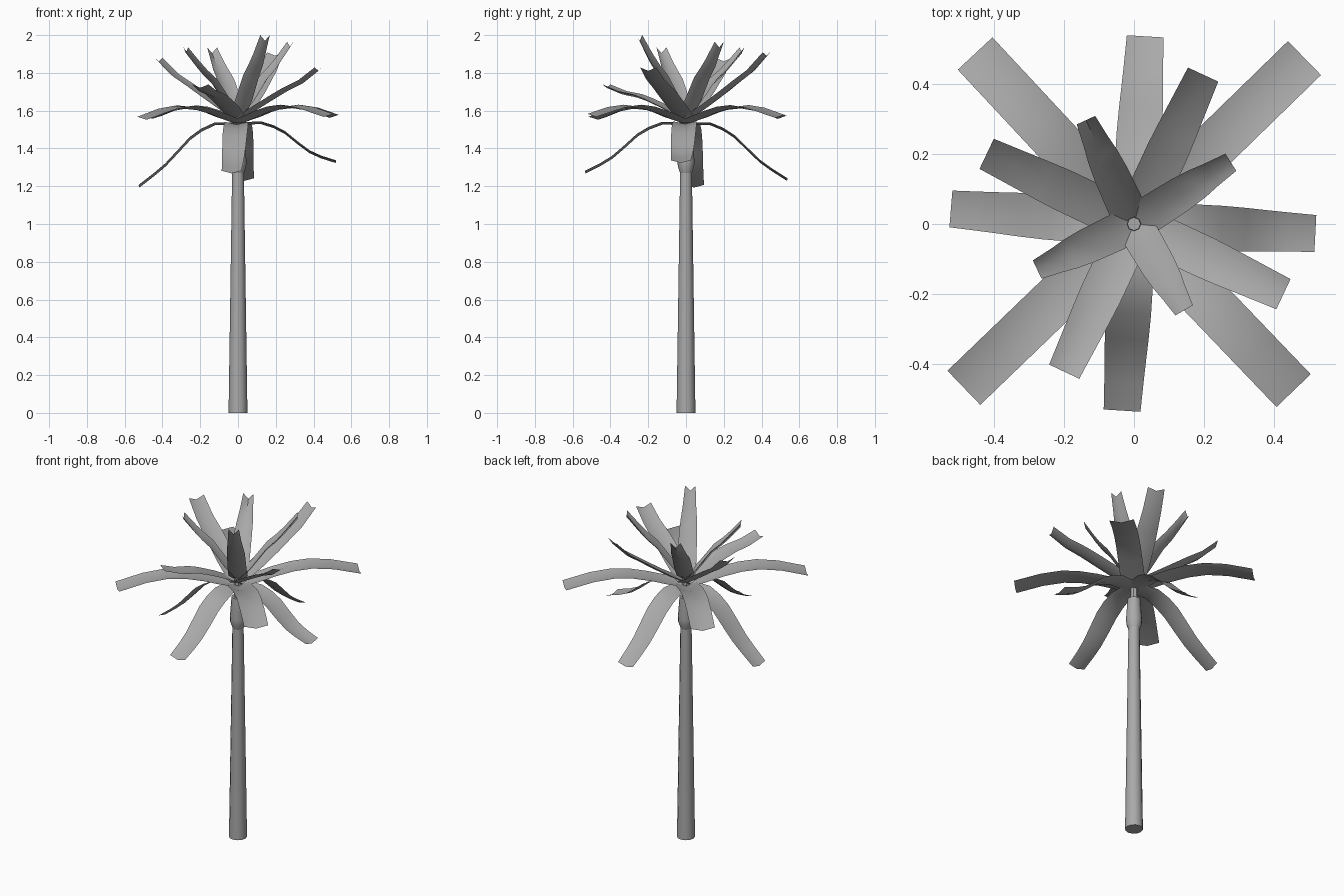
import bpy, bmesh, math
from mathutils import Vector

cube = bpy.data.objects.get("Cube")
if cube:
    bpy.data.objects.remove(cube, do_unlink=True)

grey = bpy.data.materials.new("plain_grey")
grey.use_nodes = True
grey.diffuse_color = (0.4, 0.4, 0.4, 1)
grey.node_tree.nodes["Principled BSDF"].inputs["Base Color"].default_value = (0.4, 0.4, 0.4, 1)


def finish(name, bm, angle):
    mesh = bpy.data.meshes.new(name)
    bm.to_mesh(mesh)
    bm.free()
    mesh.materials.append(grey)
    obj = bpy.data.objects.new(name, mesh)
    bpy.context.collection.objects.link(obj)
    bpy.ops.object.select_all(action='DESELECT')
    obj.select_set(True)
    bpy.context.view_layer.objects.active = obj
    bpy.ops.object.shade_smooth_by_angle(angle=math.radians(angle))


def lathe(name, profile, sides=12):
    """Closed round solid from (radius, height) pairs."""
    bm = bmesh.new()
    rings = []
    for r, z in profile:
        rings.append([bm.verts.new((r * math.cos(math.tau * i / sides),
                                    r * math.sin(math.tau * i / sides), z))
                      for i in range(sides)])
    for low, high in zip(rings, rings[1:]):
        for i in range(sides):
            j = (i + 1) % sides
            bm.faces.new((low[i], low[j], high[j], high[i]))
    bm.faces.new(rings[0][::-1])
    bm.faces.new(rings[-1])
    finish(name, bm, 40)


def frond(name, tip, path, widths, fold):
    """Folded strip along (distance, height) points, ending at tip (x, y, z)."""
    bm = bmesh.new()
    reach = math.hypot(tip[0], tip[1])
    out = Vector((tip[0], tip[1], 0)) / reach
    side = Vector((-out.y, out.x, 0))
    lift = Vector((0, 0, fold / 2))
    end_r, end_z = path[-1]
    rows = []
    for (r, z), w in zip(path, widths):
        # bend the shared path so that it ends exactly at this frond's tip
        t = r / end_r
        p = out * (t * reach) + Vector((0, 0, z + (tip[2] - end_z) * t * t))
        rows.append([bm.verts.new(p + side * w / 2 + lift),
                     bm.verts.new(p - lift),
                     bm.verts.new(p - side * w / 2 + lift)])
    for a, b in zip(rows, rows[1:]):
        for k in range(2):
            bm.faces.new((a[k], a[k + 1], b[k + 1], b[k]))
    finish(name, bm, 60)


# Trunk with a flared collar below the crown, and the bud in its middle
lathe("trunk", [(0.05, 0), (0.031, 1.29)])
lathe("collar", [(0.031, 1.27), (0.043, 1.305), (0.045, 1.33), (0.036, 1.46)])
lathe("trunk_top", [(0.024, 1.45), (0.022, 1.54), (0.019, 1.60)], 8)

# Hanging fronds
droop = [(0, 1.53), (0.12, 1.533), (0.19, 1.505), (0.25, 1.467), (0.32, 1.40),
         (0.38, 1.345), (0.44, 1.305), (0.52, 1.26)]
droop_w = [0.11, 0.125, 0.13, 0.13, 0.125, 0.118, 0.112, 0.105]
for name, tip in (("left", (0.517, -0.027, 1.33)), ("back", (0.032, 0.535, 1.235)),
                  ("right", (-0.522, 0.043, 1.20)), ("front", (-0.034, -0.532, 1.275))):
    frond("hanging_frond_" + name, tip, droop, droop_w, 0.014)

# Level fronds on the diagonals
level = [(0, 1.535), (0.1, 1.56), (0.2, 1.59), (0.3, 1.612), (0.4, 1.62),
         (0.52, 1.605), (0.67, 1.565)]
level_w = [0.11] + [0.135] * 6
for name, tip in (("back_left", (0.486, 0.473, 1.57)), ("back_right", (-0.453, 0.486, 1.565)),
                  ("front_right", (-0.485, -0.467, 1.56)), ("front_left", (0.455, -0.475, 1.575))):
    frond("level_frond_" + name, tip, level, level_w, 0.016)

# Rising fronds
rising = [(0, 1.55), (0.11, 1.615), (0.22, 1.68), (0.28, 1.715), (0.37, 1.76), (0.46, 1.83)]
rising_w = [0.11, 0.12, 0.12, 0.115, 0.105, 0.095]
for name, tip in (("back", (0.197, 0.426, 1.90)), ("left", (0.426, -0.20, 1.82)),
                  ("front", (-0.199, -0.421, 1.73)), ("right", (-0.42, 0.20, 1.87))):
    frond("rising_frond_" + name, tip, rising, rising_w, 0.018)

# Steep inner fronds
steep = [(0, 1.57), (0.06, 1.64), (0.14, 1.77), (0.19, 1.83), (0.23, 1.89), (0.29, 1.99)]
steep_w = [0.105, 0.105, 0.10, 0.09, 0.075, 0.058]
for name, tip in (("left", (0.276, 0.176, 1.95)), ("front", (0.143, -0.246, 1.985)),
                  ("right", (-0.276, -0.13, 1.92)), ("back", (-0.137, 0.296, 1.92))):
    frond("steep_frond_" + name, tip, steep, steep_w, 0.03)
